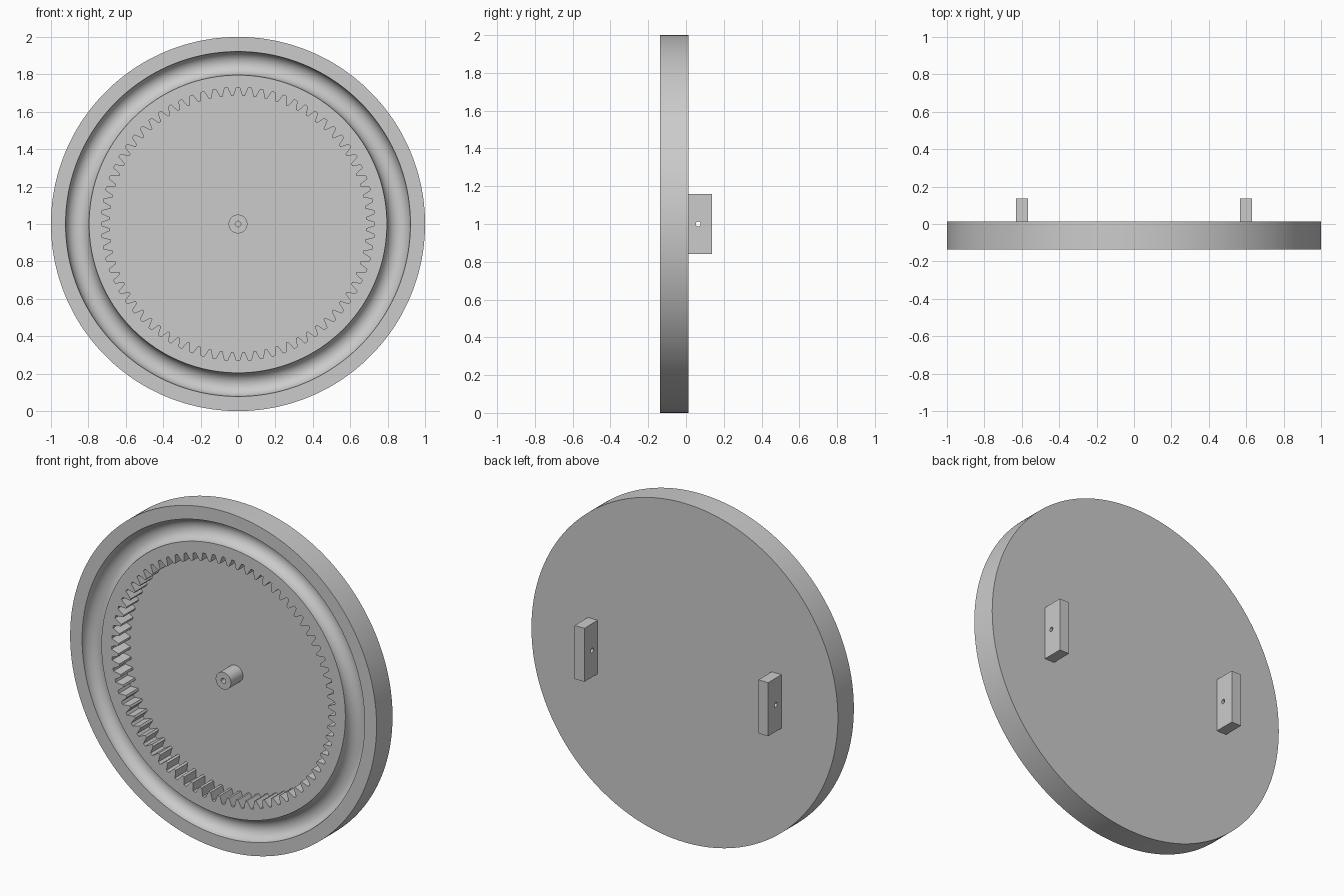
import bpy, bmesh, math

if "Cube" in bpy.data.objects:
    bpy.data.objects.remove(bpy.data.objects["Cube"])

# One grey for every part
grey = bpy.data.materials.new("plain grey")
grey.use_nodes = True
colour = (0.6, 0.6, 0.6, 1)
grey.diffuse_color = colour
grey.node_tree.nodes["Principled BSDF"].inputs["Base Color"].default_value = colour

TEETH, STEPS = 72, 4
SEGMENTS = TEETH * STEPS
FRONT, FLOOR, BACK, LUG_END = -0.1365, -0.025, 0.0125, 0.1365
ROOT, TIP = 0.73, 0.685


def gear_radius(i):
    """Radius of the internal tooth outline at segment i."""
    return ROOT if i % STEPS < 2 else TIP


def gear_angle(i):
    """Shift the tip points together so the teeth are narrow there."""
    offset = (-0.13, 0.13, 0.39, 0.61)[i % STEPS]
    return math.tau * (i // STEPS + offset) / TEETH + math.pi / 2


def ring(bm, radius, y):
    verts = []
    for i in range(SEGMENTS):
        r = gear_radius(i) if radius == "gear" else radius
        a = gear_angle(i)
        verts.append(bm.verts.new((r * math.cos(a), y, 1 + r * math.sin(a))))
    return verts


# Wheel: outer rim, round groove, toothed recess and hollow centre pin
GROOVE_R, GROOVE_W = 0.859, 0.063
profile = [(1, BACK), (1, FRONT)]
for k in range(17):
    a = math.pi * k / 16
    profile.append((GROOVE_R + GROOVE_W * math.cos(a), FRONT + GROOVE_W * math.sin(a)))
profile += [("gear", FRONT), ("gear", FLOOR), (0.05, FLOOR),
            (0.05, FRONT), (0.015, FRONT), (0.015, FLOOR)]

bm = bmesh.new()
rings = [ring(bm, r, y) for r, y in profile]
for a, b in zip(rings, rings[1:]):
    for i in range(SEGMENTS):
        j = (i + 1) % SEGMENTS
        bm.faces.new((a[i], a[j], b[j], b[i]))
bm.faces.new(rings[0])
bm.faces.new(rings[-1])
bmesh.ops.recalc_face_normals(bm, faces=bm.faces)
mesh = bpy.data.meshes.new("toothed_wheel")
bm.to_mesh(mesh)
bm.free()
wheel = bpy.data.objects.new("toothed_wheel", mesh)
bpy.context.collection.objects.link(wheel)
mesh.materials.append(grey)


def select_only(obj):
    bpy.ops.object.select_all(action="DESELECT")
    obj.select_set(True)
    bpy.context.view_layer.objects.active = obj


select_only(wheel)
bpy.ops.object.shade_smooth_by_angle(angle=math.radians(30))


def add_outline(curve, points):
    spline = curve.splines.new("POLY")
    spline.points.add(len(points) - 1)
    for p, (u, v) in zip(spline.points, points):
        p.co = (u, v, 0, 1)
    spline.use_cyclic_u = True


# Rear lugs: upright blocks with a small cross hole
def lug(name, x):
    curve = bpy.data.curves.new(name, "CURVE")
    curve.dimensions = "2D"
    curve.fill_mode = "BOTH"
    curve.extrude = 0.032
    add_outline(curve, [(BACK, -0.158), (LUG_END, -0.158), (LUG_END, 0.158), (BACK, 0.158)])
    add_outline(curve, [(0.065 + 0.013 * math.cos(math.tau * k / 24),
                         0.013 * math.sin(math.tau * k / 24)) for k in range(24)])
    obj = bpy.data.objects.new(name, curve)
    bpy.context.collection.objects.link(obj)
    obj.location = (x, 0, 1)
    obj.rotation_euler = (math.pi / 2, 0, math.pi / 2)
    select_only(obj)
    bpy.ops.object.convert(target="MESH")
    obj = bpy.context.object
    obj.data.materials.clear()
    obj.data.materials.append(grey)
    bpy.ops.object.shade_smooth_by_angle(angle=math.radians(30))


lug("left_lug", 0.6)
lug("right_lug", -0.6)
